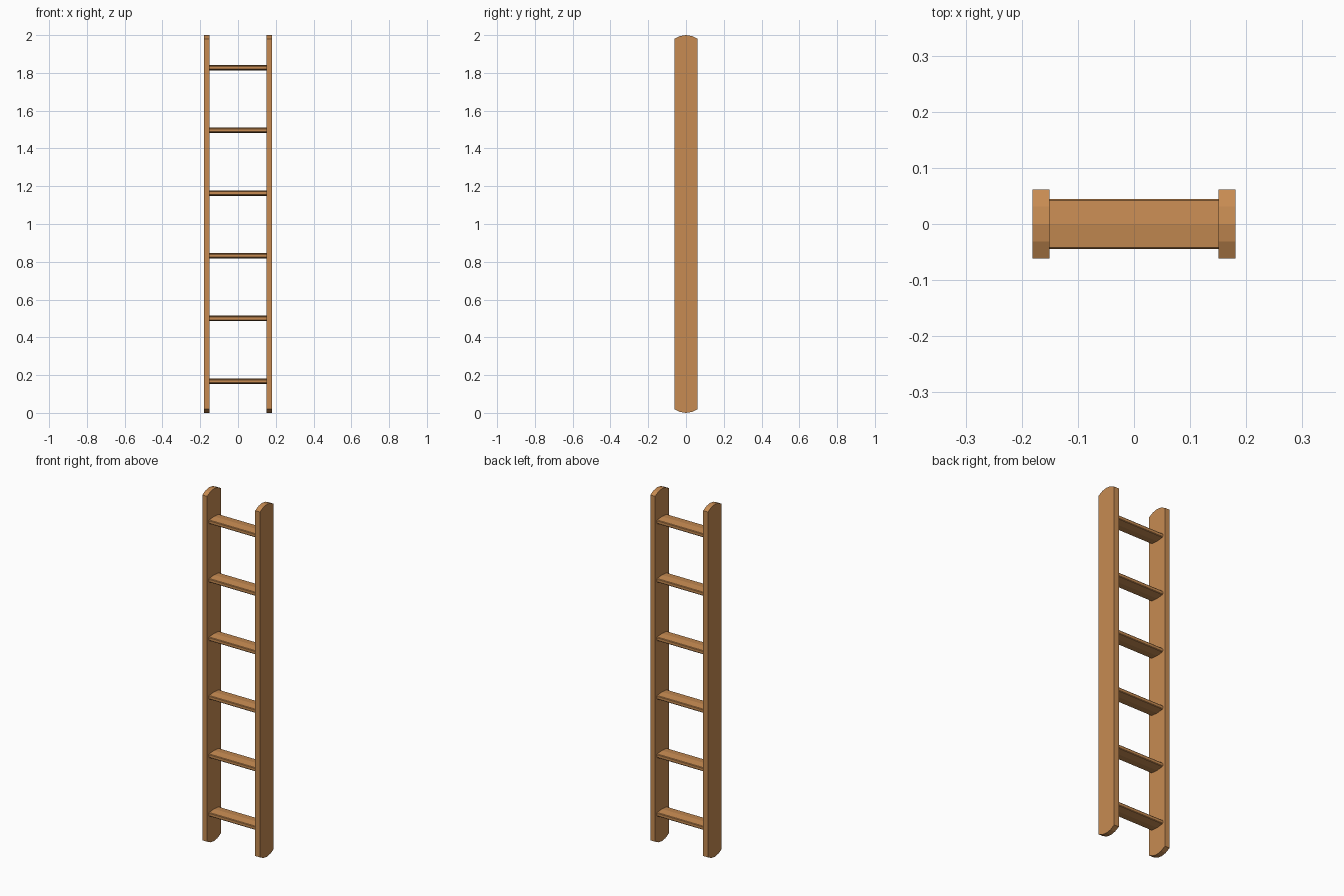
import bpy, bmesh

if "Cube" in bpy.data.objects:
    bpy.data.objects.remove(bpy.data.objects["Cube"])

wood = bpy.data.materials.new("wood")
wood.diffuse_color = (0.57, 0.26, 0.085, 1.0)
wood.use_nodes = True
wood.node_tree.nodes["Principled BSDF"].inputs["Base Color"].default_value = wood.diffuse_color


def extrude_x(name, profile, x0, x1, z=0.0):
    """Solid made by sweeping a closed (y, z) profile along x."""
    bm = bmesh.new()
    face = bm.faces.new([bm.verts.new((x0, y, pz)) for y, pz in profile])
    geom = bmesh.ops.extrude_face_region(bm, geom=[face])["geom"]
    moved = [g for g in geom if isinstance(g, bmesh.types.BMVert)]
    bmesh.ops.translate(bm, verts=moved, vec=(x1 - x0, 0, 0))
    bmesh.ops.recalc_face_normals(bm, faces=bm.faces)
    mesh = bpy.data.meshes.new(name)
    bm.to_mesh(mesh)
    bm.free()
    mesh.materials.append(wood)
    obj = bpy.data.objects.new(name, mesh)
    obj.location.z = z
    bpy.context.collection.objects.link(obj)
    return obj


def mirrored_profile(quarter):
    """Closed outline from its +y/+z quarter, listed from the side to y = 0."""
    top = quarter + [(-y, z) for y, z in reversed(quarter[:-1])]
    return top + [(y, -z) for y, z in reversed(top)]


# Side rails: planks with shallow faceted arcs at both ends
rail = mirrored_profile([(0.0615, 0.98), (0.031, 0.995), (0.0, 1.0)])
for side, x in (("left", -0.181), ("right", 0.151)):
    extrude_x(side + "_rail", rail, x, x + 0.03, 1.0)

# Rungs: flat treads with eased edges and slightly domed faces
rung = mirrored_profile([(0.0445, 0.007), (0.042, 0.0105), (0.0, 0.0145)])
for i in range(6):
    extrude_x(f"rung_{i + 1}", rung, -0.151, 0.151, 0.168 + i * 0.332)
